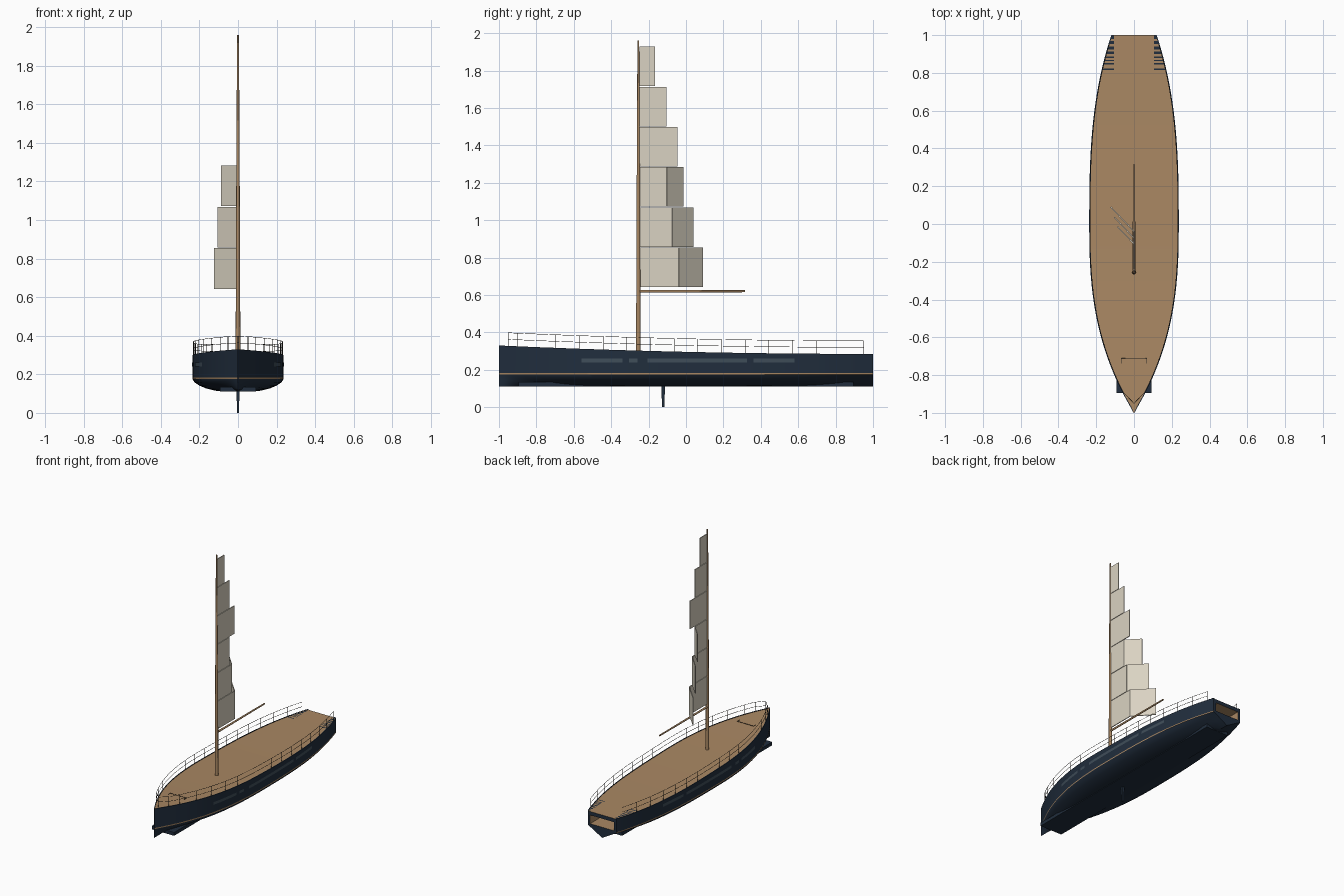
import bpy, bmesh, math
from mathutils import Vector

cube = bpy.data.objects.get("Cube")
if cube:
    bpy.data.objects.remove(cube, do_unlink=True)


def material(name, r, g, b):
    m = bpy.data.materials.new(name)
    m.use_nodes = True
    m.diffuse_color = (r, g, b, 1)
    bsdf = next(n for n in m.node_tree.nodes if n.type == "BSDF_PRINCIPLED")
    bsdf.inputs["Base Color"].default_value = (r, g, b, 1)
    return m


NAVY = material("navy paint", 0.015, 0.027, 0.047)
WOOD = material("teak wood", 0.40, 0.245, 0.125)
SAIL = material("sail cloth", 0.70, 0.65, 0.54)
GLASS = material("window glass", 0.05, 0.075, 0.10)
METAL = material("dark rigging", 0.03, 0.027, 0.022)


def add_mesh(name, verts, faces, *mats):
    me = bpy.data.meshes.new(name)
    me.from_pydata(verts, [], faces)
    bm = bmesh.new()
    bm.from_mesh(me)
    bmesh.ops.recalc_face_normals(bm, faces=bm.faces)
    bm.to_mesh(me)
    bm.free()
    for m in mats:
        me.materials.append(m)
    ob = bpy.data.objects.new(name, me)
    bpy.context.collection.objects.link(ob)
    return ob


def box(name, lo, hi, mat, taper=1.0):
    """Box between two corners; taper scales the lower face about its centre."""
    bm = bmesh.new()
    bmesh.ops.create_cube(bm, size=1)
    mid = (Vector(lo) + Vector(hi)) / 2
    size = Vector(hi) - Vector(lo)
    for v in bm.verts:
        k = taper if v.co.z < 0 else 1
        v.co = mid + Vector((v.co.x * size.x * k, v.co.y * size.y * k, v.co.z * size.z))
    me = bpy.data.meshes.new(name)
    bm.to_mesh(me)
    bm.free()
    me.materials.append(mat)
    ob = bpy.data.objects.new(name, me)
    bpy.context.collection.objects.link(ob)
    return ob


def tube(name, lines, radius, mat, res=1):
    """Round poly-lines; each point is (x, y, z, radius factor)."""
    cu = bpy.data.curves.new(name, "CURVE")
    cu.dimensions = "3D"
    cu.bevel_depth = radius
    cu.bevel_resolution = res
    cu.use_fill_caps = True
    for pts in lines:
        sp = cu.splines.new("POLY")
        sp.points.add(len(pts) - 1)
        for p, (x, y, z, f) in zip(sp.points, pts):
            p.co = (x, y, z, 1)
            p.radius = f
    cu.materials.append(mat)
    ob = bpy.data.objects.new(name, cu)
    bpy.context.collection.objects.link(ob)
    return ob


def half_width(y):
    if y < 0:
        return max(0.237 * (1 - abs(y) ** 2.6), 0.002)
    return 0.237 - 0.117 * y ** 2.85


def sheer(y):
    return 0.296 - 0.0225 * y + 0.0115 * y * y


# Hull: lofted sections, round amidships and veed at both ends
ROUND = [(0.95, 0.158), (0.85, 0.142), (0.7, 0.127), (0.5, 0.115)]
VEE = [(0.92, 0.172), (0.72, 0.16), (0.5, 0.145), (0.25, 0.127)]


def section(y):
    w, top = half_width(y), sheer(y)
    inner = max(w - 0.005, w * 0.3)
    half = [(inner, top - 0.003), (inner, top), (w, top), (w, 0.184), (w, 0.176)]
    k = abs(y) ** 4
    for (rx, rz), (vx, vz) in zip(ROUND, VEE):
        half.append((w * (rx + (vx - rx) * k), rz + (vz - rz) * k))
    half.append((0, 0.11))
    ring = half + [(-x, z) for x, z in reversed(half[:-1])]
    return [(x, y, z) for x, z in ring]


STATIONS = 64
rings = [section(-1 + 2 * i / STATIONS) for i in range(STATIONS + 1)]
n = len(rings[0])
verts = [v for ring in rings for v in ring]
faces, slots = [], []
for i in range(STATIONS):
    for j in range(n):
        a, b = i * n + j, i * n + (j + 1) % n
        faces.append((a, b, b + n, a + n))
        # deck closes the ring; the stripe is one row on either side
        slots.append(1 if j in (n - 1, 3, n - 5) else 0)
faces += [tuple(range(n)), tuple(range(STATIONS * n, STATIONS * n + n))]
slots += [0, 0]
hull = add_mesh("hull", verts, faces, NAVY, WOOD)
for p, s in zip(hull.data.polygons, slots):
    p.material_index = s

# Stern recess, lined in wood
cutter = box("stern_recess_cutter", (-0.1, 0.83, 0.19), (0.1, 1.1, 0.255), WOOD)
cutter.hide_render = True
mod = hull.modifiers.new("stern recess", "BOOLEAN")
mod.operation = "DIFFERENCE"
mod.solver = "EXACT"
mod.material_mode = "TRANSFER"
mod.object = cutter
bpy.context.view_layer.objects.active = hull
hull.select_set(True)
bpy.ops.object.modifier_apply(modifier=mod.name)
bpy.data.objects.remove(cutter, do_unlink=True)
bpy.ops.object.shade_smooth_by_angle(angle=math.radians(30))

# Flat bottom plate and keel fin
box("bottom_plate", (-0.093, -0.895, 0.11), (0.093, 0.895, 0.135), NAVY)
box("keel_fin", (-0.008, -0.132, 0), (0.008, -0.112, 0.115), NAVY, 0.6)

# Hull windows, thin strips following the side
WINDOWS = [(-0.56, -0.34), (-0.305, -0.26), (-0.205, 0.325), (0.36, 0.58)]
for side, label in ((1, "left"), (-1, "right")):
    for k, (y0, y1) in enumerate(WINDOWS):
        vs, fs = [], []
        for i in range(13):
            y = y0 + (y1 - y0) * i / 12
            x = side * (half_width(y) + 0.0015)
            vs += [(x, y, 0.24), (x, y, 0.26)]
            if i:
                fs.append((2 * i - 2, 2 * i, 2 * i + 1, 2 * i - 1))
        add_mesh(f"{label}_window_{k + 1}", vs, fs, GLASS)

    # Dark treads on the stern quarter
    vs, fs = [], []
    for y, depth in ((0.815, 0.009), (0.845, 0.007), (0.862, 0.007), (0.878, 0.008),
                     (0.9, 0.012), (0.925, 0.014), (0.952, 0.016), (0.98, 0.018)):
        b = len(vs)
        for yy in (y, y + depth):
            z = sheer(yy) + 0.001
            vs += [(side * 0.105, yy, z), (side * half_width(yy), yy, z)]
        fs.append((b, b + 1, b + 3, b + 2))
    add_mesh(f"{label}_stern_treads", vs, fs, NAVY)

    # Guard rail: two wires and a row of posts
    def rail_point(y, h):
        x = 0 if y < -0.949 else half_width(y) - 0.005
        return (side * x, y, sheer(y) + h, 1)

    ys = [-0.95] + [-0.89 + 1.84 * i / 40 for i in range(41)]
    tube(f"{label}_rail_wires", [[rail_point(y, h) for y in ys] for h in (0.035, 0.07)],
         0.0013, METAL)
    posts = [-0.95 + 1.9 * i / 15 for i in range(16)] + [-0.9]
    tube(f"{label}_rail_posts", [[rail_point(y, -0.003), rail_point(y, 0.07)] for y in posts],
         0.0014, METAL)

# Foredeck hatch outline
zh = sheer(-0.72)
tube("foredeck_hatch_trim", [[(-0.068, -0.738, zh, 1), (-0.068, -0.71, zh, 1),
                              (0.068, -0.71, zh, 1), (0.068, -0.738, zh, 1)]], 0.0016, METAL)

# Mast and boom
MAST_Y = -0.255
tube("mast", [[(0, MAST_Y, 0.29, 1), (0, MAST_Y, 1.0, 0.8), (0, MAST_Y, 1.96, 0.4)]],
     0.0125, WOOD, 3)
tube("boom", [[(0, MAST_Y, 0.62, 1), (0, 0.315, 0.62, 0.75)]], 0.0075, WOOD, 3)

# Sail: stacked panels; the lower three have a folded outer leaf (x, y of its tip)
PANELS = [(-0.04, (-0.123, 0.09)), (-0.075, (-0.105, 0.037)), (-0.105, (-0.087, -0.015)),
          (-0.045, None), (-0.105, None), (-0.165, None)]
for k, (edge, tip) in enumerate(PANELS):
    z0 = 0.643 + 0.2147 * k
    z1 = z0 + 0.211
    box(f"sail_panel_{k + 1}", (-0.003, MAST_Y + 0.006, z0), (0.003, edge, z1), SAIL)
    if tip:
        start, end = Vector((0, edge)), Vector(tip)
        d = (end - start).normalized() * 0.003
        base = [(p.x + s * d.y, p.y - s * d.x) for p, s in
                ((start, 1), (end, 1), (end, -1), (start, -1))]
        vs = [(x, y, z) for z in (z0, z1) for x, y in base]
        fs = [(0, 1, 2, 3), (4, 5, 6, 7)]
        fs += [(i, (i + 1) % 4, (i + 1) % 4 + 4, i + 4) for i in range(4)]
        add_mesh(f"sail_leaf_{k + 1}", vs, fs, SAIL)
